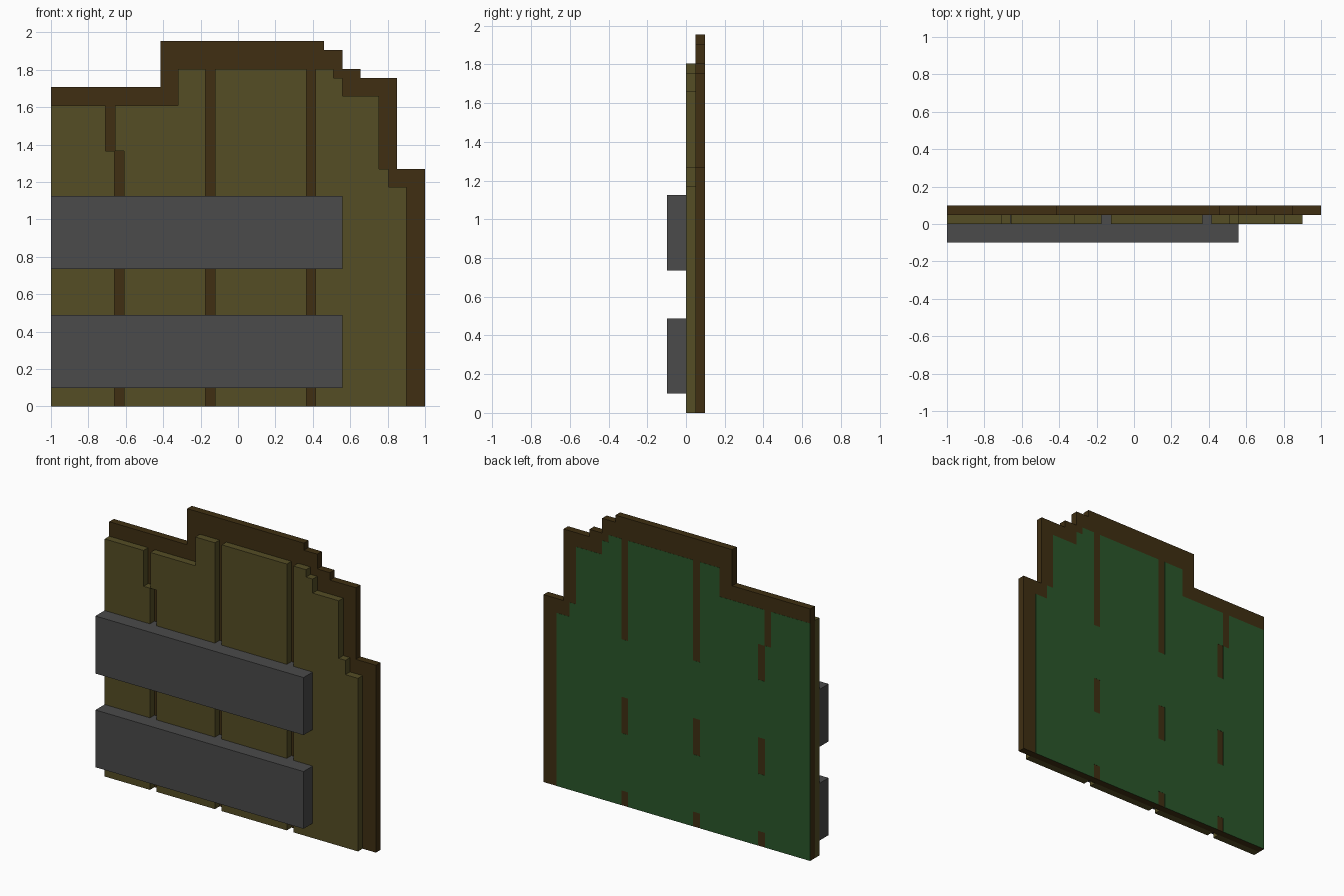
import bpy, bmesh

if "Cube" in bpy.data.objects:
    bpy.data.objects.remove(bpy.data.objects["Cube"])


def material(name, rgb):
    m = bpy.data.materials.new(name)
    m.diffuse_color = (*rgb, 1)
    m.use_nodes = True
    m.node_tree.nodes["Principled BSDF"].inputs["Base Color"].default_value = m.diffuse_color
    return m


DARK = material("dark brown wood", (0.050, 0.028, 0.006))
OLIVE = material("olive wood", (0.090, 0.074, 0.018))
GREY = material("dark grey metal", (0.069, 0.069, 0.069))
GREEN = material("green backing", (0.023, 0.095, 0.023))


def slab(name, outline, y0, y1, mat):
    """Extrude an (x, z) outline from y0 to y1."""
    bm = bmesh.new()
    face = bm.faces.new([bm.verts.new((x, y0, z)) for x, z in outline])
    ext = bmesh.ops.extrude_face_region(bm, geom=[face])
    moved = [v for v in ext["geom"] if isinstance(v, bmesh.types.BMVert)]
    bmesh.ops.translate(bm, verts=moved, vec=(0, y1 - y0, 0))
    bmesh.ops.recalc_face_normals(bm, faces=bm.faces)
    me = bpy.data.meshes.new(name)
    bm.to_mesh(me)
    bm.free()
    me.materials.append(mat)
    ob = bpy.data.objects.new(name, me)
    bpy.context.collection.objects.link(ob)
    return ob


def rect(x0, x1, z0, z1):
    return [(x0, z0), (x1, z0), (x1, z1), (x0, z1)]


# Stepped dark back board
slab("back_board", [
    (-1, 0), (1, 0), (1, 1.27), (0.85, 1.27), (0.85, 1.755), (0.655, 1.755),
    (0.655, 1.805), (0.56, 1.805), (0.56, 1.905), (0.46, 1.905), (0.46, 1.953),
    (-0.415, 1.953), (-0.415, 1.708), (-1, 1.708)], 0.049, 0.098, DARK)

# Front planks, each repeated as a thin painted plate on the back
planks = [
    [(-1, 0), (-0.66, 0), (-0.66, 1.367), (-0.708, 1.367), (-0.708, 1.61), (-1, 1.61)],
    [(-0.61, 0), (-0.173, 0), (-0.173, 1.805), (-0.32, 1.805), (-0.32, 1.61),
     (-0.657, 1.61), (-0.657, 1.367), (-0.61, 1.367)],
    rect(-0.122, 0.366, 0, 1.805),
    [(0.415, 0), (0.9, 0), (0.9, 1.173), (0.805, 1.173), (0.805, 1.27), (0.755, 1.27),
     (0.755, 1.66), (0.56, 1.66), (0.56, 1.755), (0.51, 1.755), (0.51, 1.805), (0.415, 1.805)],
]
for i, outline in enumerate(planks, 1):
    slab(f"plank_{i}", outline, 0, 0.05, OLIVE)
    slab(f"back_panel_{i}", outline, 0.097, 0.099, GREEN)

# Crossbars, reaching back to the board through the plank gaps
gaps = [(-0.66, -0.61), (-0.173, -0.122), (0.366, 0.415)]
for name, z0, z1 in (("lower", 0.1, 0.488), ("upper", 0.735, 1.125)):
    slab(f"{name}_crossbar", rect(-1, 0.56, z0, z1), -0.098, 0, GREY)
    for i, (x0, x1) in enumerate(gaps, 1):
        slab(f"{name}_crossbar_filler_{i}", rect(x0, x1, z0, z1), 0, 0.05, GREY)
        slab(f"{name}_back_panel_filler_{i}", rect(x0, x1, z0, z1), 0.097, 0.099, GREEN)
